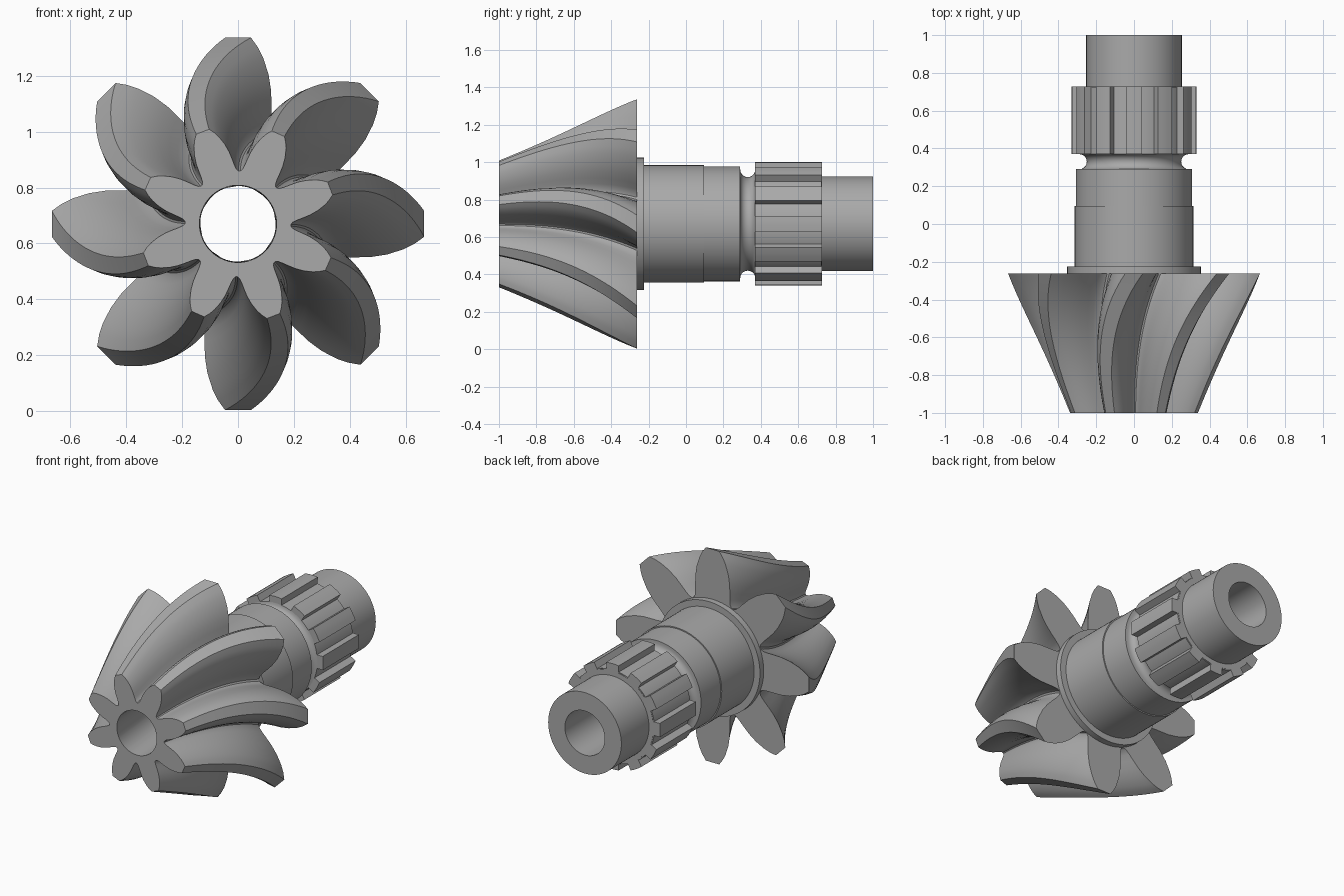
import bpy
import bmesh
from math import cos, sin, pi, radians

AXIS_Z = 0.67
BORE = 0.138

if "Cube" in bpy.data.objects:
    bpy.data.objects.remove(bpy.data.objects["Cube"], do_unlink=True)

steel = bpy.data.materials.new("steel_grey")
steel.use_nodes = True
grey = (0.4, 0.4, 0.4, 1)
steel.diffuse_color = grey
steel.node_tree.nodes["Principled BSDF"].inputs["Base Color"].default_value = grey


def build(name, rings):
    """Skin a closed series of rings, each a list of (radius, angle, y)."""
    bm = bmesh.new()
    loops = [[bm.verts.new((r * cos(a), y, AXIS_Z + r * sin(a))) for r, a, y in ring]
             for ring in rings]
    for i, upper in enumerate(loops):
        lower = loops[i - 1]
        for j in range(len(upper)):
            bm.faces.new((lower[j - 1], lower[j], upper[j], upper[j - 1]))
    bmesh.ops.recalc_face_normals(bm, faces=bm.faces)
    mesh = bpy.data.meshes.new(name)
    bm.to_mesh(mesh)
    bm.free()
    mesh.materials.append(steel)
    obj = bpy.data.objects.new(name, mesh)
    bpy.context.collection.objects.link(obj)
    bpy.ops.object.select_all(action="DESELECT")
    obj.select_set(True)
    bpy.context.view_layer.objects.active = obj
    bpy.ops.object.shade_smooth_by_angle(angle=radians(30))
    return obj


def repeat(half, count):
    """Mirror a half tooth (radius, degrees from its middle), then repeat it round."""
    tooth = [(r, -d) for r, d in reversed(half)] + half
    return [(r, radians(d) + 2 * pi * k / count) for k in range(count) for r, d in tooth]


# Spiral bevel gear: the tooth section shrinks and twists towards the front
half_tooth = [(0.668, 4), (0.635, 6.5), (0.6, 8.7), (0.545, 11.6), (0.49, 14),
              (0.44, 15.8), (0.4, 17.4), (0.37, 19.3), (0.357, 21.5)]
star = repeat(half_tooth, 8)
STEPS = 24
gear_rings = []
for i in range(STEPS + 1):
    t = i / STEPS
    scale = 0.53 + 0.47 * t
    twist = radians(21) * (1 - t ** 2.1)
    gear_rings.append([(r * scale, a + twist, -1 + 0.738 * t) for r, a in star])
for ring in (gear_rings[-1], gear_rings[0]):
    gear_rings.append([(BORE, a, y) for r, a, y in ring])
build("bevel_gear", gear_rings)

# Hollow stepped shaft with collar, bearing seats and a rounded groove
groove = [(0.29 - 0.04 * sin(pi * k / 10), 0.33 - 0.04 * cos(pi * k / 10))
          for k in range(11)]
profile = [(BORE, -0.262), (0.354, -0.262), (0.354, -0.225), (0.314, -0.225),
           (0.314, 0.095), (0.307, 0.095), (0.307, 0.29)]
profile += groove + [(0.29, 0.725), (0.253, 0.725), (0.253, 1), (BORE, 1)]
SIDES = 96
build("shaft", [[(r, 2 * pi * k / SIDES, y) for k in range(SIDES)] for r, y in profile])

# Straight splines around the shaft
spline = repeat([(0.33, 2.5), (0.33, 7.5), (0.284, 8.5), (0.284, 13)], 12)
levels = [(0, 0.37), (1, 0.37), (1, 0.727), (0, 0.727)]
build("splines", [[(r if outer else 0.24, a, y) for r, a in spline] for outer, y in levels])
